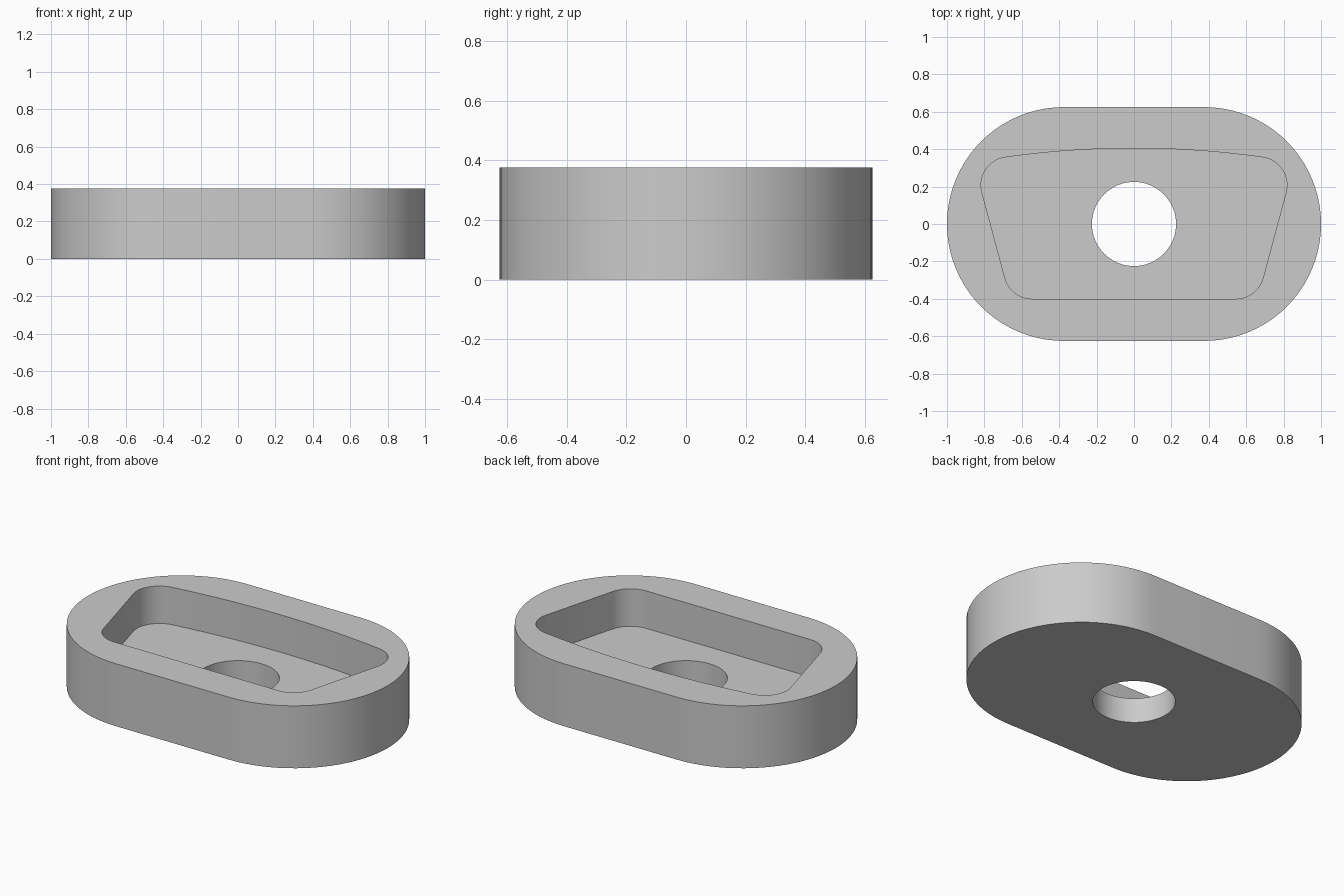
import bpy, bmesh, math

if "Cube" in bpy.data.objects:
    bpy.data.objects.remove(bpy.data.objects["Cube"])

HEIGHT, FLOOR = 0.375, 0.15

grey = bpy.data.materials.new("plain grey")
grey.diffuse_color = (0.6, 0.6, 0.6, 1)
grey.use_nodes = True
grey.node_tree.nodes["Principled BSDF"].inputs["Base Color"].default_value = grey.diffuse_color


def arc(cx, cy, r, a0, a1, n):
    """Points on an arc, angles in degrees."""
    return [(cx + r * math.cos(math.radians(a0 + (a1 - a0) * i / n)),
             cy + r * math.sin(math.radians(a0 + (a1 - a0) * i / n))) for i in range(n + 1)]


def prism(name, outline, z0, z1):
    """Extrude a counter-clockwise outline from z0 to z1."""
    bm = bmesh.new()
    base = bm.faces.new([bm.verts.new((x, y, z0)) for x, y in outline])
    top = bmesh.ops.extrude_face_region(bm, geom=[base], use_keep_orig=True)["geom"]
    bmesh.ops.translate(bm, vec=(0, 0, z1 - z0),
                        verts=[v for v in top if isinstance(v, bmesh.types.BMVert)])
    bmesh.ops.recalc_face_normals(bm, faces=bm.faces)
    mesh = bpy.data.meshes.new(name)
    bm.to_mesh(mesh)
    bm.free()
    mesh.materials.append(grey)
    obj = bpy.data.objects.new(name, mesh)
    bpy.context.collection.objects.link(obj)
    return obj


# Rounded-end body
body = prism("body", arc(0.375, 0, 0.625, -90, 90, 40) + arc(-0.375, 0, 0.625, 90, 270, 40),
             0, HEIGHT)

# Tapered pocket: rounded corners on the right, half of the bowed rear edge, then mirrored
tilt = math.degrees(math.atan2(0.668, 4.703))
right = arc(0.545, -0.25, 0.15, -90, -15, 12) + arc(0.668, 0.208, 0.15, -15, 90 - tilt, 14)
right += arc(0, -4.495, 4.9, 90 - tilt, 90, 10)[1:]
left = [(-x, y) for x, y in reversed(right[:-1])]
pocket = prism("pocket_cutter", right + left, FLOOR, HEIGHT + 0.2)

# Round through hole
hole = prism("hole_cutter", arc(0, 0, 0.225, 0, 360, 64)[:-1], -0.2, HEIGHT + 0.2)

# Cut both openings and discard the cutters
bpy.context.view_layer.objects.active = body
body.select_set(True)
for cutter in (pocket, hole):
    cutter.hide_render = True
    mod = body.modifiers.new(cutter.name, 'BOOLEAN')
    mod.operation, mod.solver, mod.object = 'DIFFERENCE', 'EXACT', cutter
    bpy.ops.object.modifier_apply(modifier=mod.name)
    bpy.data.objects.remove(cutter)

bpy.ops.object.shade_smooth_by_angle(angle=math.radians(30))
